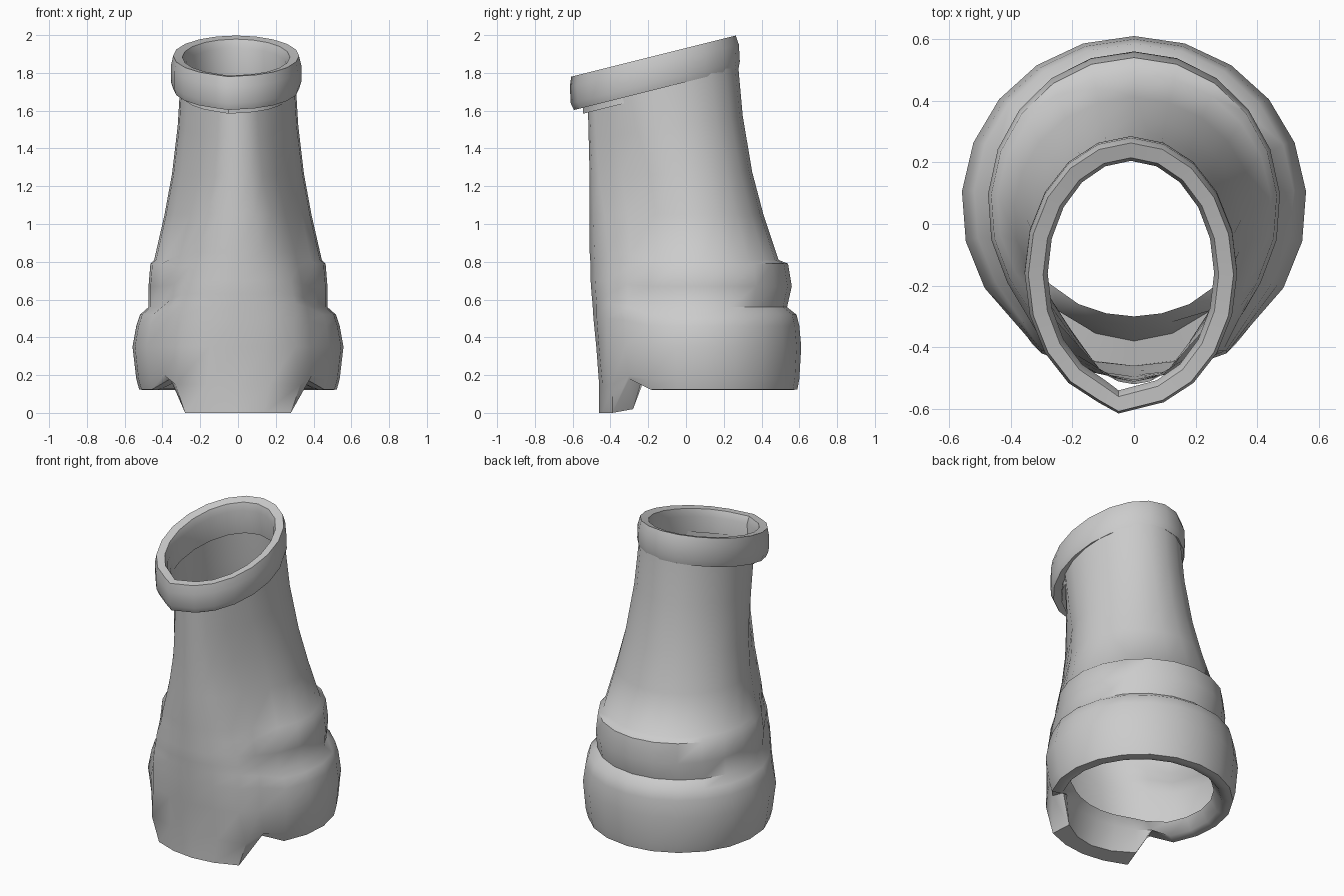
import bpy
from math import cos, sin, radians, pi

if "Cube" in bpy.data.objects:
    bpy.data.objects.remove(bpy.data.objects["Cube"])


def loft(name, rings, angle):
    """Skin a stack of closed rings, listed so that outside faces wind outward."""
    n = len(rings[0])
    verts = [p for ring in rings for p in ring]
    faces = [(r * n + i, r * n + (i + 1) % n, (r + 1) * n + (i + 1) % n, (r + 1) * n + i)
             for r in range(len(rings) - 1) for i in range(n)]
    mesh = bpy.data.meshes.new(name)
    mesh.from_pydata(verts, [], faces)
    ob = bpy.data.objects.new(name, mesh)
    bpy.context.collection.objects.link(ob)
    bpy.ops.object.select_all(action='DESELECT')
    ob.select_set(True)
    bpy.context.view_layer.objects.active = ob
    bpy.ops.object.shade_smooth_by_angle(angle=radians(angle))
    return ob


def body_ring(zf, yf, x1, y1, z3, z, rx, cy, ry):
    """Front ridge, sloping side panel and elliptical back, mirrored over x."""
    back = [(rx * cos(t), cy + ry * sin(t), z)
            for t in (radians(-30 + 120 * i / 7) for i in range(8))]
    ex, ey, _ = back[0]
    half = [(0, yf, zf), (x1 * .5, yf * .75 + y1 * .25, zf), (x1, y1, zf),
            (x1 * .55 + ex * .45, y1 * .55 + ey * .45, z3)] + back
    half[-1] = (0, cy + ry, z)
    # the upper shaft leans to follow the slanted collar
    tilt = .25 * min(1, max(0, (zf - 1.2) / .4))
    half = [(x, y, h + tilt * (y + .5)) for x, y, h in half]
    return half + [(-x, y, h) for x, y, h in half[-2:0:-1]]


# front z, front y, ridge x, ridge y, panel z, back z, back rx, centre y, ry
lower_cuff = [
    (.22, -.30, .18, -.26, .20, .20, .42, .07, .40),
    (.17, -.33, .25, -.28, .17, .13, .46, .07, .45),
    (.02, -.38, .25, -.28, .18, .12, .50, .07, .49),
    (.00, -.46, .28, -.39, .18, .125, .525, .07, .52),
    (.15, -.46, .33, -.39, .20, .18, .54, .07, .53),
    (.35, -.475, .30, -.42, .35, .35, .56, .065, .545),
    (.50, -.49, .30, -.42, .49, .46, .54, .07, .53),
    (.58, -.495, .30, -.41, .56, .52, .52, .07, .515),
]
shaft = [
    (.63, -.50, .29, -.41, .61, .56, .475, .06, .475),
    (.70, -.505, .28, -.41, .68, .67, .475, .06, .50),
    (.78, -.505, .25, -.41, .77, .79, .465, .06, .48),
    (.85, -.51, .24, -.41, .84, .81, .445, .06, .43),
    (1.05, -.51, .18, -.43, 1.05, 1.05, .39, .03, .38),
    (1.25, -.51, .13, -.46, 1.25, 1.25, .35, -.01, .36),
    (1.45, -.515, .11, -.475, 1.45, 1.45, .32, -.07, .37),
    (1.66, -.52, .10, -.485, 1.66, 1.66, .305, -.11, .385),
]
loft("leg_shell", [body_ring(*row) for row in lower_cuff + shaft], 50)


def collar_ring(inset, height, shift):
    """Slanted oval with a slightly off-centre point at the front."""
    ring = []
    for i in range(20):
        t = -pi / 2 + 2 * pi * i / 20
        x = -.01 + (.345 - inset) * cos(t) - (.04 if i == 0 else 0)
        y = -.16 + shift + (.44 - inset) * sin(t) - (.015 if i == 0 else 0)
        ring.append((x, y, height + .25 * y))
    return ring


# rolled collar: underside, outer wall, rim, inner wall
collar = [(.06, 1.76, .01), (.012, 1.752, .01), (0, 1.79, .005), (0, 1.88, 0),
          (.012, 1.932, -.005), (.06, 1.925, -.005), (.075, 1.88, 0), (.06, 1.72, .01)]
loft("collar", [collar_ring(*p) for p in collar], 50)
